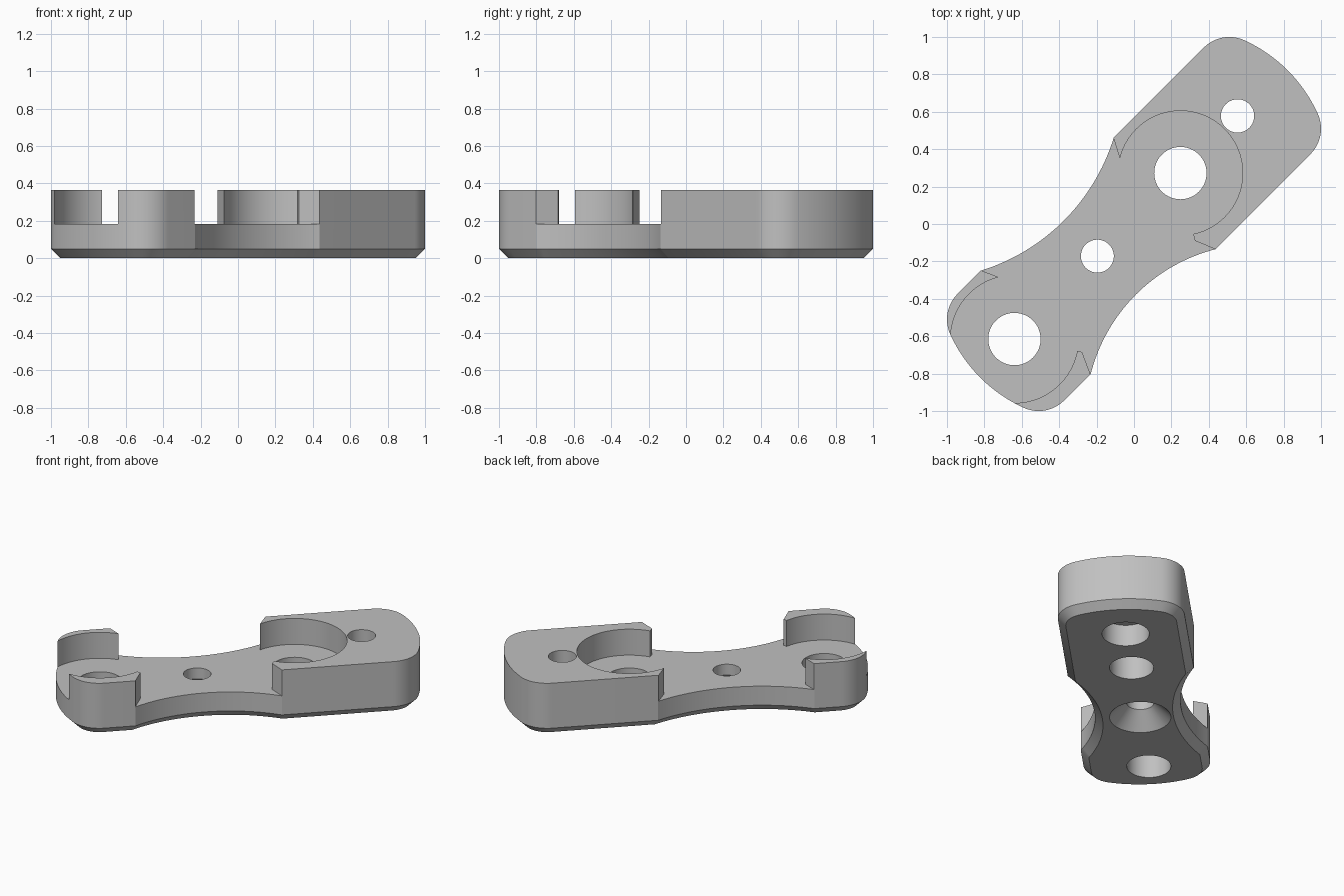
import bpy, bmesh
from math import sin, cos, pi, atan2, hypot
from mathutils import Matrix, Vector

if "Cube" in bpy.data.objects:
    bpy.data.objects.remove(bpy.data.objects["Cube"], do_unlink=True)

TOP, FLOOR, CHAMFER = 0.365, 0.183, 0.05
AXIS = 0.017                     # sideways offset of the hole line
TURN = Matrix.Rotation(pi / 4, 4, "Z")

grey = bpy.data.materials.new("plain grey")
grey.use_nodes = True
grey.diffuse_color = (0.53, 0.53, 0.53, 1)
grey.node_tree.nodes["Principled BSDF"].inputs["Base Color"].default_value = grey.diffuse_color


def loft(name, rings):
    """Closed solid through stacked rings of (points, height), turned to the diagonal."""
    bm = bmesh.new()
    loops = [[bm.verts.new(TURN @ Vector((p[0], p[1], z))) for p in pts] for pts, z in rings]
    bm.faces.new(loops[0][::-1])
    bm.faces.new(loops[-1])
    n = len(loops[0])
    for low, high in zip(loops, loops[1:]):
        for i in range(n):
            j = (i + 1) % n
            bm.faces.new((low[i], low[j], high[j], high[i]))
    bmesh.ops.recalc_face_normals(bm, faces=bm.faces)
    mesh = bpy.data.meshes.new(name)
    bm.to_mesh(mesh)
    bm.free()
    mesh.materials.append(grey)
    obj = bpy.data.objects.new(name, mesh)
    bpy.context.collection.objects.link(obj)
    return obj


def arc(cx, cy, r, a, b, steps):
    return [(cx + r * cos(a + (b - a) * i / steps), cy + r * sin(a + (b - a) * i / steps))
            for i in range(steps + 1)]


def circle(u, r):
    return arc(u, AXIS, r, 0, 2 * pi, 64)[:-1]


def waist(u0, u1, edge, apex):
    """Concave side from u0 to u1, bulging inward to the apex."""
    half, depth = abs(u1 - u0) / 2, abs(edge - apex)
    r = (half ** 2 + depth ** 2) / (2 * depth)
    s = 1 if edge > 0 else -1
    mid, cy = (u0 + u1) / 2, apex + s * r
    a = atan2(edge - cy, u0 - mid)
    b = atan2(edge - cy, u1 - mid)
    return arc(mid, cy, r, a, b, 32)


def inset(pts, d):
    """Offset a counter-clockwise outline inward with mitred corners."""
    out = []
    for i, p in enumerate(pts):
        p, q, r = Vector(p), Vector(pts[i - 1]), Vector(pts[(i + 1) % len(pts)])
        e, f = (p - q).normalized(), (r - p).normalized()
        n, m = Vector((-e.y, e.x)), Vector((-f.y, f.x))
        out.append(p + (n + m) * d / (1 + n.dot(m)))
    return out


# Rounded end: two corner fillets joined by a shallow arc
FU, FV, FR, CU = 0.931, 0.21, 0.193, 0.368
big = hypot(FU - CU, FV) + FR
lean = atan2(FV, FU - CU)
end = (arc(FU, -FV, FR, -pi / 2, -lean, 16)
       + arc(CU, 0, big, -lean, lean, 24)[1:-1]
       + arc(FU, FV, FR, lean, pi / 2, 16))

# Whole outline, counter-clockwise
outline = (end + waist(0.25, -0.756, FV + FR, 0.278)
           + [(-u, -v) for u, v in end]
           + waist(-0.73, 0.212, -FV - FR, -0.274))
plate = loft("link_plate", [(inset(outline, CHAMFER), 0), (outline, CHAMFER), (outline, TOP)])

# Lowered middle, leaving pointed horns beside both round pockets
PIVOT, TAIL = 0.368, -0.887
lowered = [(PIVOT, AXIS), (0.193, 0.299), (0.302, 0.507), (-0.798, 0.502),
           (-0.714, 0.314), (TAIL, AXIS), (-0.70, -0.26), (-0.68, -0.287),
           (-0.78, -0.507), (0.256, -0.508), (0.167, -0.294), (0.189, -0.257)]

cutters = [
    loft("lowered_middle", [(lowered, FLOOR), (lowered, 1)]),
    loft("pivot_pocket", [(circle(PIVOT, 0.333), FLOOR), (circle(PIVOT, 0.333), 1)]),
    loft("tail_pocket", [(circle(TAIL, 0.342), FLOOR), (circle(TAIL, 0.342), 1)]),
    # Flat-bottomed recess and countersink on the underside
    loft("end_recess", [(circle(0.8, 0.15), -0.1), (circle(0.8, 0.15), 0.15)]),
    loft("countersink", [(circle(-0.26, 0.295), -0.1), (circle(-0.26, 0.088), 0.107)]),
]
# Through holes
for u, r in ((PIVOT, 0.14), (TAIL, 0.14), (0.8, 0.089), (-0.26, 0.088)):
    cutters.append(loft("through_hole", [(circle(u, r), -0.2), (circle(u, r), 1)]))

bpy.ops.object.select_all(action="DESELECT")
bpy.context.view_layer.objects.active = plate
plate.select_set(True)
for cutter in cutters:
    cutter.hide_render = True
    cut = plate.modifiers.new("cut", "BOOLEAN")
    cut.operation, cut.solver, cut.object = "DIFFERENCE", "EXACT", cutter
    bpy.ops.object.modifier_apply(modifier=cut.name)
    bpy.data.objects.remove(cutter, do_unlink=True)

bpy.ops.object.shade_smooth_by_angle(angle=pi / 7)
